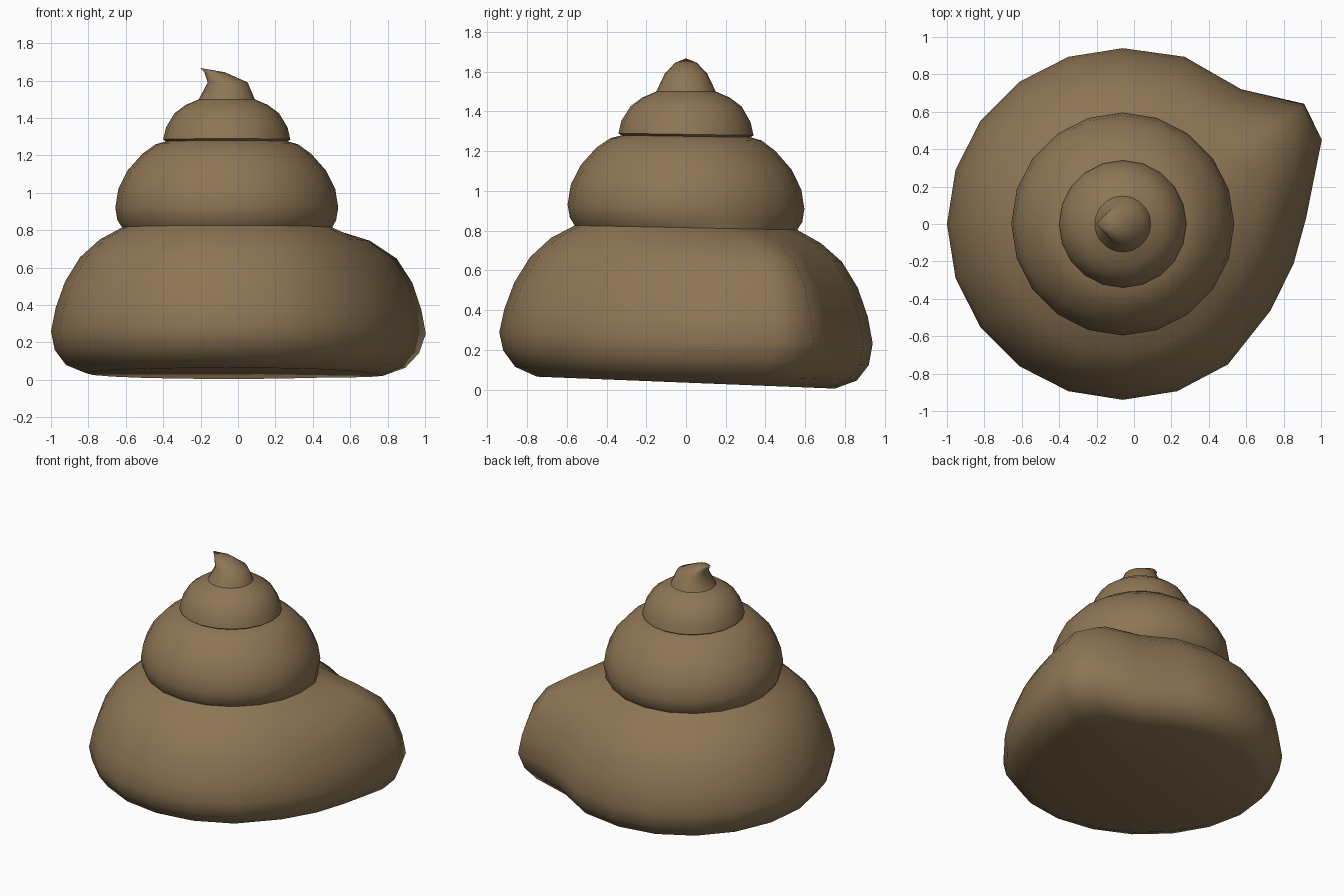
import bpy, bmesh, math

if "Cube" in bpy.data.objects:
    bpy.data.objects.remove(bpy.data.objects["Cube"])

SIDES = 20
CX = -0.06

mat = bpy.data.materials.new("brown")
mat.diffuse_color = (0.27, 0.18, 0.09, 1)
mat.use_nodes = True
mat.node_tree.nodes["Principled BSDF"].inputs["Base Color"].default_value = mat.diffuse_color

# Sideways bulge of the bottom coil: ring index -> (dx, dy) at full strength
BULGE = {17: (0.01, 0.01), 18: (0.03, 0.09), 19: (0.02, 0.08), 0: (0.04, 0.03),
         1: (0.17, 0.16), 2: (0.21, 0.09), 3: (0.08, -0.04), 4: (0.04, 0.0)}


def coil(name, rings, start_cap=False, tip=None):
    """Loft rings of (radius, z, tilt, bulge strength, x shift)."""
    bm = bmesh.new()
    loops = []
    for r, z, tilt, bulge, shift in rings:
        loop = []
        for i in range(SIDES):
            a = 2 * math.pi * i / SIDES
            dx, dy = BULGE.get(i, (0, 0))
            x = r * math.cos(a) + CX + shift + dx * bulge
            y = r * math.sin(a) + dy * bulge
            loop.append(bm.verts.new((x, y, z - tilt * y)))
        loops.append(loop)
    for a, b in zip(loops, loops[1:]):
        for i in range(SIDES):
            j = (i + 1) % SIDES
            bm.faces.new((a[i], a[j], b[j], b[i]))
    if start_cap:
        c = bm.verts.new((CX, 0, rings[0][1]))
        for i in range(SIDES):
            bm.faces.new((c, loops[0][(i + 1) % SIDES], loops[0][i]))
    if tip:
        c = bm.verts.new(tip)
        for i in range(SIDES):
            bm.faces.new((c, loops[-1][i], loops[-1][(i + 1) % SIDES]))
    me = bpy.data.meshes.new(name)
    bm.to_mesh(me)
    bm.free()
    me.materials.append(mat)
    ob = bpy.data.objects.new(name, me)
    bpy.context.collection.objects.link(ob)
    bpy.ops.object.select_all(action='DESELECT')
    ob.select_set(True)
    bpy.context.view_layer.objects.active = ob
    bpy.ops.object.shade_smooth_by_angle(angle=math.radians(65))
    return ob


# Wide bottom coil with its bulging end
coil("bottom_coil", [
    (0.75, 0.035, 0.04, 0.7, 0), (0.86, 0.08, 0.04, 0.8, 0),
    (0.92, 0.16, 0.04, 0.9, 0), (0.94, 0.26, 0.03, 1, 0),
    (0.915, 0.385, 0.02, 1, 0), (0.865, 0.525, 0.015, 1, 0),
    (0.785, 0.655, 0.015, 0.95, 0), (0.68, 0.75, 0.02, 0.7, 0),
    (0.56, 0.815, 0.02, 0.1, 0)], start_cap=True)

# Middle coil
coil("middle_coil", [
    (0.56, 0.815, 0.02, 0.1, 0), (0.585, 0.855, 0.02, 0, 0),
    (0.596, 0.92, 0.02, 0, 0), (0.58, 1.02, 0.02, 0, 0),
    (0.53, 1.12, 0.02, 0, 0), (0.45, 1.21, 0.02, 0, 0),
    (0.38, 1.26, 0.015, 0, 0), (0.325, 1.275, 0.015, 0, 0)])

# Top coil
coil("top_coil", [
    (0.325, 1.275, 0.015, 0, 0), (0.34, 1.285, 0.015, 0, 0),
    (0.325, 1.35, 0.01, 0, 0), (0.28, 1.425, 0, 0, 0),
    (0.22, 1.47, 0, 0, 0), (0.15, 1.5, 0, 0, 0)])

# Curled tip leaning to the left
coil("curled_tip", [
    (0.15, 1.5, 0, 0, 0), (0.107, 1.59, 0, 0, 0.005),
    (0.055, 1.645, 0, 0, -0.065)], tip=(-0.2, 0, 1.667))
